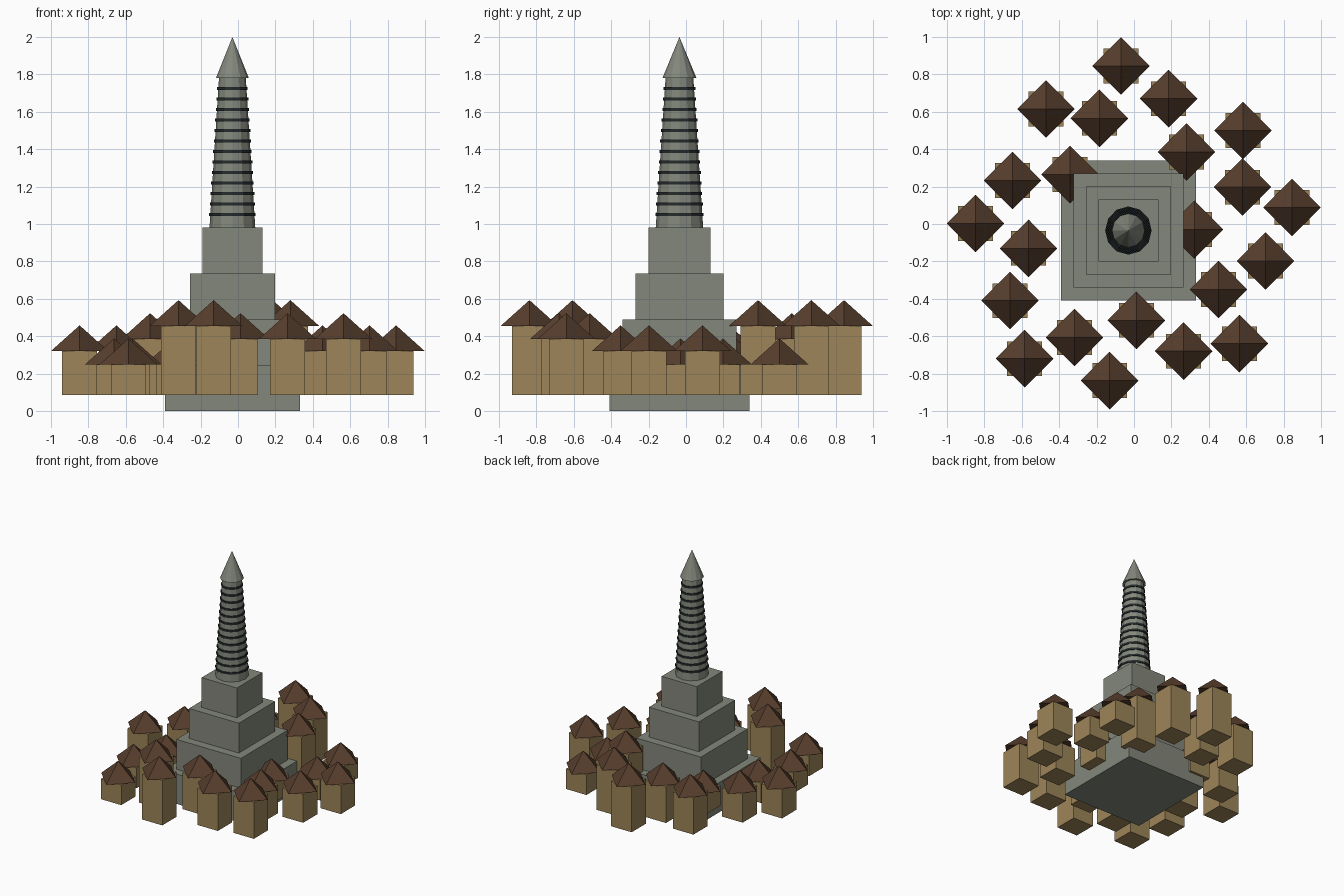
import bpy, math

CX, CY, SX = -0.03, -0.035, 0.965   # tower axis and slight squash in x


def material(name, rgb):
    m = bpy.data.materials.new(name)
    m.diffuse_color = (*rgb, 1)
    return m


stone = material("grey_green_stone", (0.23, 0.245, 0.20))
band = material("dark_band", (0.018, 0.023, 0.025))
wall = material("tan_wall", (0.34, 0.235, 0.10))
thatch = material("brown_roof", (0.095, 0.048, 0.026))


def finish(name, mat):
    ob = bpy.context.object
    ob.name = name
    ob.data.materials.append(mat)
    return ob


def box(name, x, y, hx, hy, z0, z1, mat):
    bpy.ops.mesh.primitive_cube_add(size=1, location=(x, y, (z0 + z1) / 2))
    ob = finish(name, mat)
    ob.scale = (hx * 2, hy * 2, z1 - z0)


def cone(name, x, y, r0, r1, z0, z1, sides, mat, sx=1):
    bpy.ops.mesh.primitive_cone_add(vertices=sides, radius1=r0, radius2=r1,
                                    depth=z1 - z0, location=(x, y, (z0 + z1) / 2))
    ob = finish(name, mat)
    ob.scale = (sx, 1, 1)


# Stepped stone base
for i, hy in enumerate((0.374, 0.304, 0.235, 0.166)):
    box(f"base_tier_{i + 1}", CX, CY, hy * SX, hy, i * 0.245, (i + 1) * 0.245, stone)

# Tapered shaft, dark bands and pointed cap
cone("shaft", CX, CY, 0.127, 0.074, 0.98, 1.785, 12, stone, SX)
for i in range(13):
    z = 1.05 + i * 0.0563
    r = 0.128 - 0.0445 * i / 12 + 0.001
    cone(f"band_{i + 1}", CX, CY, r, r, z - 0.008, z + 0.008, 12, band, SX)
cone("spire_cap", CX, CY, 0.091, 0, 1.78, 2.0, 12, stone, SX)

# Huts around the base: x, y, eave height
huts = [
    (-0.07, 0.845, 0.455), (0.185, 0.67, 0.455), (-0.47, 0.615, 0.385),
    (-0.185, 0.565, 0.385), (0.583, 0.50, 0.25), (0.28, 0.385, 0.455),
    (-0.342, 0.265, 0.25), (-0.65, 0.232, 0.32), (0.58, 0.197, 0.25),
    (0.845, 0.088, 0.32), (-0.847, 0.003, 0.32), (0.323, -0.03, 0.25),
    (-0.564, -0.13, 0.25), (0.703, -0.198, 0.32), (0.452, -0.35, 0.32),
    (-0.663, -0.41, 0.25), (0.013, -0.515, 0.385), (-0.318, -0.607, 0.455),
    (0.265, -0.68, 0.385), (0.564, -0.64, 0.385), (-0.585, -0.72, 0.25),
    (-0.13, -0.837, 0.455),
]
for i, (x, y, eave) in enumerate(huts):
    box(f"hut_wall_{i + 1}", x, y, 0.093, 0.093, 0.085, eave, wall)
    cone(f"hut_roof_{i + 1}", x, y, 0.154, 0, eave, eave + 0.138, 4, thatch)
